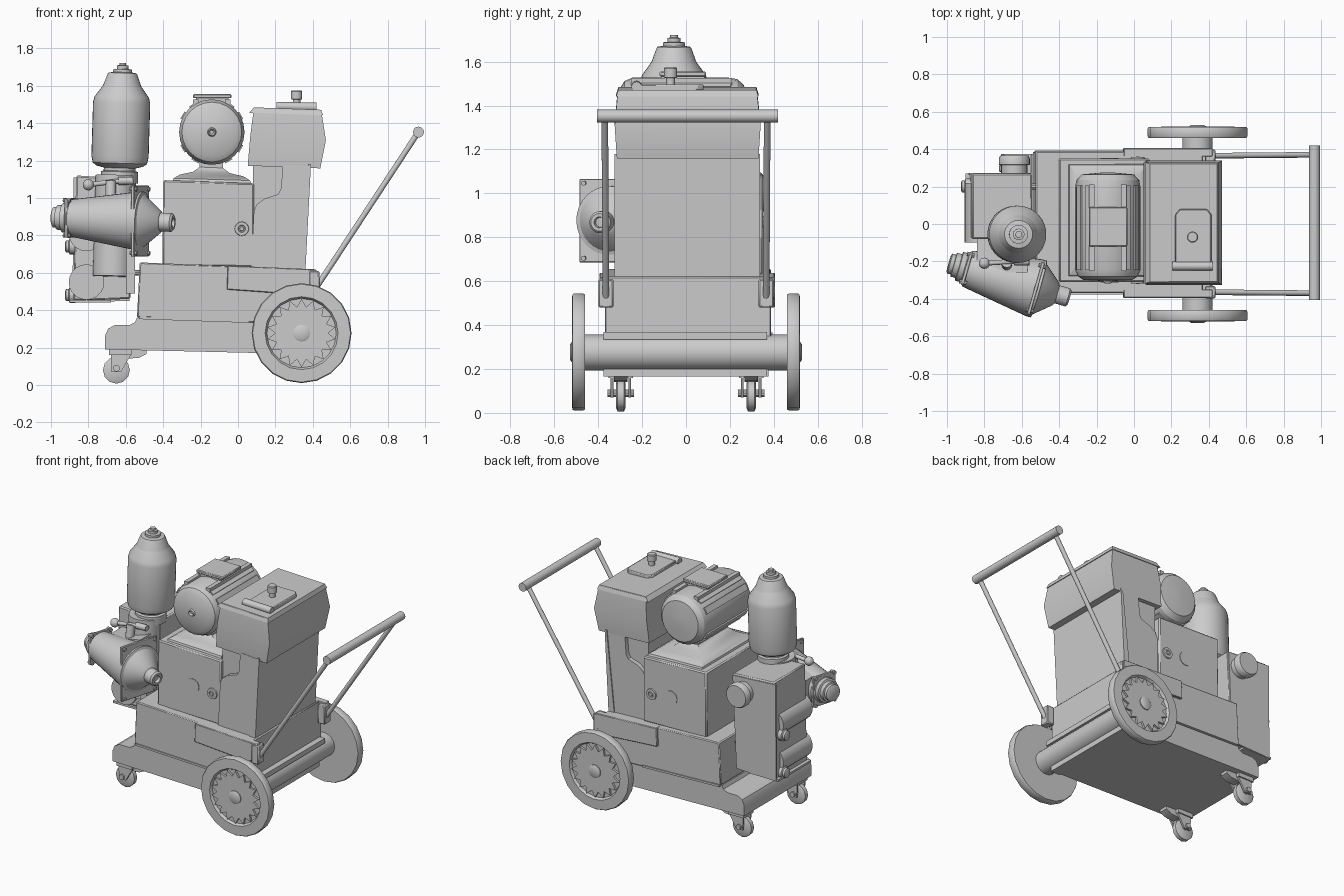
import bpy, bmesh, math
from mathutils import Vector, Matrix

def make(name, verts, faces, bevel=0):
    bm = bmesh.new()
    vs = [bm.verts.new(v) for v in verts]
    for f in faces:
        bm.faces.new([vs[i] for i in f])
    bmesh.ops.remove_doubles(bm, verts=bm.verts, dist=1e-5)
    bmesh.ops.recalc_face_normals(bm, faces=bm.faces)
    me = bpy.data.meshes.new(name)
    bm.to_mesh(me)
    bm.free()
    ob = bpy.data.objects.new(name, me)
    bpy.context.collection.objects.link(ob)
    if bevel:
        m = ob.modifiers.new("bevel", 'BEVEL')
        m.width, m.segments = bevel, 1
    return ob

def loft(name, rings, bevel=0):
    n = len(rings[0])
    faces = [[k*n+i, k*n+(i+1) % n, (k+1)*n+(i+1) % n, (k+1)*n+i]
             for k in range(len(rings)-1) for i in range(n)]
    faces += [list(range(n)), [(len(rings)-1)*n+i for i in range(n)]]
    return make(name, [v for r in rings for v in r], faces, bevel)

def prism(name, pts, y0, y1, bevel=0):
    """Side profile in x,z pulled along y."""
    return loft(name, [[(x, y, z) for x, z in pts] for y in (y0, y1)], bevel)

def box(name, x0, x1, y0, y1, z0, z1, bevel=0):
    return prism(name, [(x0, z0), (x1, z0), (x1, z1), (x0, z1)], y0, y1, bevel)

def stack(name, sections):
    """Rectangular sections (x0, x1, y0, y1, z_left, z_right)."""
    return loft(name, [[(a, c, l), (b, c, r), (b, d, r), (a, d, l)] for a, b, c, d, l, r in sections])

def lathe(name, profile, origin, axis=(0, 0, 1), segs=32):
    """Profile of (radius, distance along axis)."""
    q = Vector(axis).to_track_quat('Z', 'Y')
    o = Vector(origin)
    rings = [[o + q @ Vector((r*math.cos(2*math.pi*i/segs), r*math.sin(2*math.pi*i/segs), t))
              for i in range(segs)] for r, t in profile]
    return loft(name, rings)

def rod(name, a, b, r, segs=16):
    d = Vector(b) - Vector(a)
    return lathe(name, [(r, 0), (r, d.length)], a, d, segs)

# chassis and tray
prism("chassis", [(-.71, .19), (-.71, .265), (-.695, .30), (-.66, .32), (-.58, .32), (-.55, .335), (-.54, .36),
                  (.36, .33), (.36, .165)], -.365, .375)
prism("tray", [(-.54, .362), (-.525, .655), (.37, .62), (.37, .32)], -.37, .388, .006)
prism("tray_lip", [(-.53, .352), (-.53, .366), (.06, .346), (.06, .332)], -.376, .394)
for s, y in ((-1, -.37), (1, .385)):
    prism("side_plate", [(-.06, .51), (-.055, .638), (.42, .618), (.42, .53), (.36, .48)], y-.025, y+.02, .004)
    box("handle_bracket", .38, .435, s*.365-.034, s*.365+.034, .48, .61, .006)
    # push handle rods
    rod("handle_rod", (.425, s*.365, .53), (.96, s*.37, 1.345), .015)
rod("handle_bar", (.965, -.405, 1.352), (.965, .42, 1.352), .029, 20)

# axle and main wheels
rod("axle_tube", (.34, -.47, .275), (.34, .47, .275), .081, 24)
box("axle_plate", .33, .41, -.375, .37, .335, .368)
box("axle_under_plate", .30, .37, -.375, .37, .165, .205)
for s in (-1, 1):
    c = (.34, s*.46, .277)
    lathe("wheel", [(.262, 0), (.267, .01), (.267, .05), (.262, .058), (.195, .06), (.185, .042), (0, .042)],
          c, (0, s, 0), 20)
    star = []
    for i in range(36):
        r, a = (.183 if i % 2 else .142), math.pi*i/18
        star.append((.34 + r*math.cos(a), .277 + r*math.sin(a)))
    prism("wheel_star", star, s*.49, s*.516)
    lathe("wheel_hub", [(.045, 0), (.045, .022), (.035, .028)], (.34, s*.50, .277), (0, s, 0), 16)

# swivel casters
for y in (-.297, .297):
    lathe("caster_wheel", [(.055, 0), (.072, .008), (.072, .037), (.055, .045)], (-.65, y-.0225, .079), (0, 1, 0), 12)
    rod("caster_pin", (-.65, y-.06, .09), (-.65, y+.06, .09), .018, 10)
    for d in (-.04, .04):
        prism("caster_fork", [(-.675, .07), (-.625, .07), (-.57, .165), (-.68, .165)], y+d-.006, y+d+.006)
    box("caster_plate", -.69, -.57, y-.055, y+.055, .16, .2)
    prism("caster_brake", [(-.6, .14), (-.53, .145), (-.49, .165), (-.49, .19), (-.6, .19)], y-.03, y+.03)

# gear block with pedestal
prism("gear_block", [(-.405, .64), (-.40, 1.095), (.085, 1.078), (.085, .63)], -.31, .35, .008)
stack("motor_pedestal", [(-.35, .07, -.28, .32, 1.09, 1.078), (-.345, .065, -.275, .315, 1.105, 1.093),
                         (-.31, .03, -.22, .26, 1.125, 1.115), (-.24, -.045, -.19, .2, 1.14, 1.133),
                         (-.205, -.08, -.17, .16, 1.165, 1.16), (-.205, -.08, -.17, .16, 1.22, 1.22)])
for s, y in ((-1, -.31), (1, .35)):
    lathe("sight_ring", [(.038, 0), (.036, .008), (.02, .008), (.018, .003), (.012, .003), (.01, .01)],
          (.02, y, .835), (0, s, 0), 20)
    lathe("cover_disc", [(.048, 0), (.048, .004)], (-.13, y, .85), (0, s, 0), 20)

# electric motor
lathe("motor", [(.01, 0), (.018, -.012), (.024, 0), (.13, .006), (.16, .025), (.175, .06), (.175, .5), (.168, .54),
                (.14, .57), (.03, .58)], (-.14, -.305, 1.352), (0, 1, 0), 24)
for a in (-60, -35, 35, 60, 120, 150, 210, 240):
    rib = box("motor_rib", -.022, .022, -.245, .205, .165, .181)
    rib.matrix_world = Matrix.Translation((-.14, 0, 1.352)) @ Matrix.Rotation(math.radians(a), 4, 'Y')
for x in (-.225, -.055):
    box("motor_top_rail", x-.015, x+.015, -.25, .21, 1.46, 1.525)
box("terminal_box", -.225, -.05, -.115, .085, 1.48, 1.538)
box("terminal_lid", -.24, -.035, -.12, .09, 1.533, 1.555, .005)

# hopper column and head
box("column_core", .08, .34, -.285, .30, .62, 1.2)
prism("column_panels", [(.07, .63), (.085, .93), (.10, .965), (.14, .995), (.215, 1.02), (.23, 1.05),
                        (.24, 1.18), (.385, 1.17), (.355, .61)], -.318, .33)
prism("column_back", [(.315, .6), (.375, 1.18), (.39, 1.18), (.36, .6)], -.325, .337)
stack("head", [(.052, .44, -.315, .33, 1.172, 1.158), (.065, .47, -.325, .34, 1.325, 1.31),
               (.085, .445, -.31, .322, 1.482, 1.468)])
stack("head_rim", [(.06, .455, -.318, .33, 1.455, 1.442), (.085, .445, -.308, .32, 1.484, 1.471)])
# lid with rounded far end, hinge and knob
lid = [(.22, -.235), (.415, -.235), (.415, .05), (.39, .08), (.245, .08), (.22, .05)]
loft("head_lid", [[(x, y, z) for x, y in lid] for z in (1.46, 1.497)], .005)
rod("lid_hinge", (.205, -.225, 1.49), (.42, -.225, 1.485), .024, 12)
lathe("lid_knob", [(.02, 0), (.02, .04), (.03, .043), (.03, .085), (.025, .09)], (.313, -.07, 1.485), segs=16)

# pump housing with horizontal bulges and caps
prism("pump_housing", [(-.88, .45), (-.865, 1.12), (-.545, 1.10), (-.575, .46)], -.08, .27, .008)
prism("pump_side_cover", [(-.885, .44), (-.88, 1.11), (-.55, 1.09), (-.58, .45)], .262, .274)
box("housing_foot", -.9, -.68, -.09, .27, .44, .455)
for z in (.74, .48):
    rod("housing_bulge", (-.81, -.1, z+.07), (-.81, .22, z+.07), .095, 20)
    lathe("bulge_cap", [(.042, 0), (.042, .03), (.032, .035), (.032, .05), (.02, .055)], (-.87, .2, z), (-1, 0, 0), 16)
lathe("inlet_cap", [(.07, 0), (.07, .05), (.083, .052), (.083, .085), (.075, .10)], (-.64, .265, 1.0), (0, 1, 0), 24)
rod("valve_cylinder", (-.67, -.1, .58), (-.655, -.08, 1.12), .107, 24)
box("valve_bracket", -.60, -.55, -.22, -.05, .49, .74)
for y in (-.2, .02, .2):
    rod("mount_pin", (-.6, y, .60), (-.48, y, .60), .016, 10)

# pressure vessel
lathe("pressure_vessel", [(.1, 0), (.1, .06), (.085, .065), (.085, .08), (.125, .09), (.145, .105), (.153, .14),
                          (.153, .43), (.145, .46), (.105, .515), (.1, .525), (.08, .58), (.075, .588), (.05, .592),
                          (.05, .608), (.03, .61), (.03, .628), (.018, .63), (.018, .642)],
      (-.635, -.055, 1.08), (.03, 0, 1), 36)

# conical pump body on its slanted axis
S, E = Vector((-.99, -.21, .897)), Vector((-.345, -.395, .868))
axis = (E - S).normalized()
L = (E - S).length
lathe("pump_cone", [(.045, 0), (.055, .005), (.055, .025), (.066, .027), (.066, .055), (.08, .058), (.08, .085),
                    (.1, .105), (.158, .475), (.158, .5), (.14, .505), (.062, L-.075), (.05, L-.07),
                    (.05, L-.01), (.04, L), (.025, L), (.022, L-.02)], S, axis, 32)
yaw = Matrix.Rotation(math.atan2(axis.y, axis.x), 4, 'Z')
for name, t, h, w in (("front_flange", .485, .19, .145), ("rear_flange", .1, .105, .09)):
    p = S + axis*t
    box(name, -.009, .009, -w, w, -h, h, .003).matrix_world = Matrix.Translation(p) @ yaw
    for a in (-1, 1):
        for b in (-1, 1):
            c = p + yaw @ Vector((0, a*w*.85, b*h*.9))
            rod("flange_bolt", c - axis*.02, c + axis*.02, .011, 8)
# bridge between pump cone and housing
prism("pump_bridge", [(-.84, .80), (-.84, .98), (-.57, 1.03), (-.57, .75)], -.26, -.06)

# clamp lever above the cone
lever = [Vector((-.80, -.21, 1.07)), Vector((-.64, -.20, 1.09)), Vector((-.56, -.20, 1.092))]
rod("lever_arm", lever[0], lever[1], .013, 12)
rod("lever_grip", lever[1], lever[2], .021, 12)
lathe("lever_ball", [(.03*math.sin(math.pi*i/8), -.03*math.cos(math.pi*i/8)) for i in range(9)], lever[0], segs=16)
rod("lever_post", (-.68, -.22, 1.0), (-.68, -.205, 1.09), .028, 12)

# smooth shading with sharp edges kept
for ob in bpy.context.scene.objects:
    ob.select_set(True)
    bpy.context.view_layer.objects.active = ob
bpy.ops.object.shade_smooth_by_angle(angle=math.radians(32))
